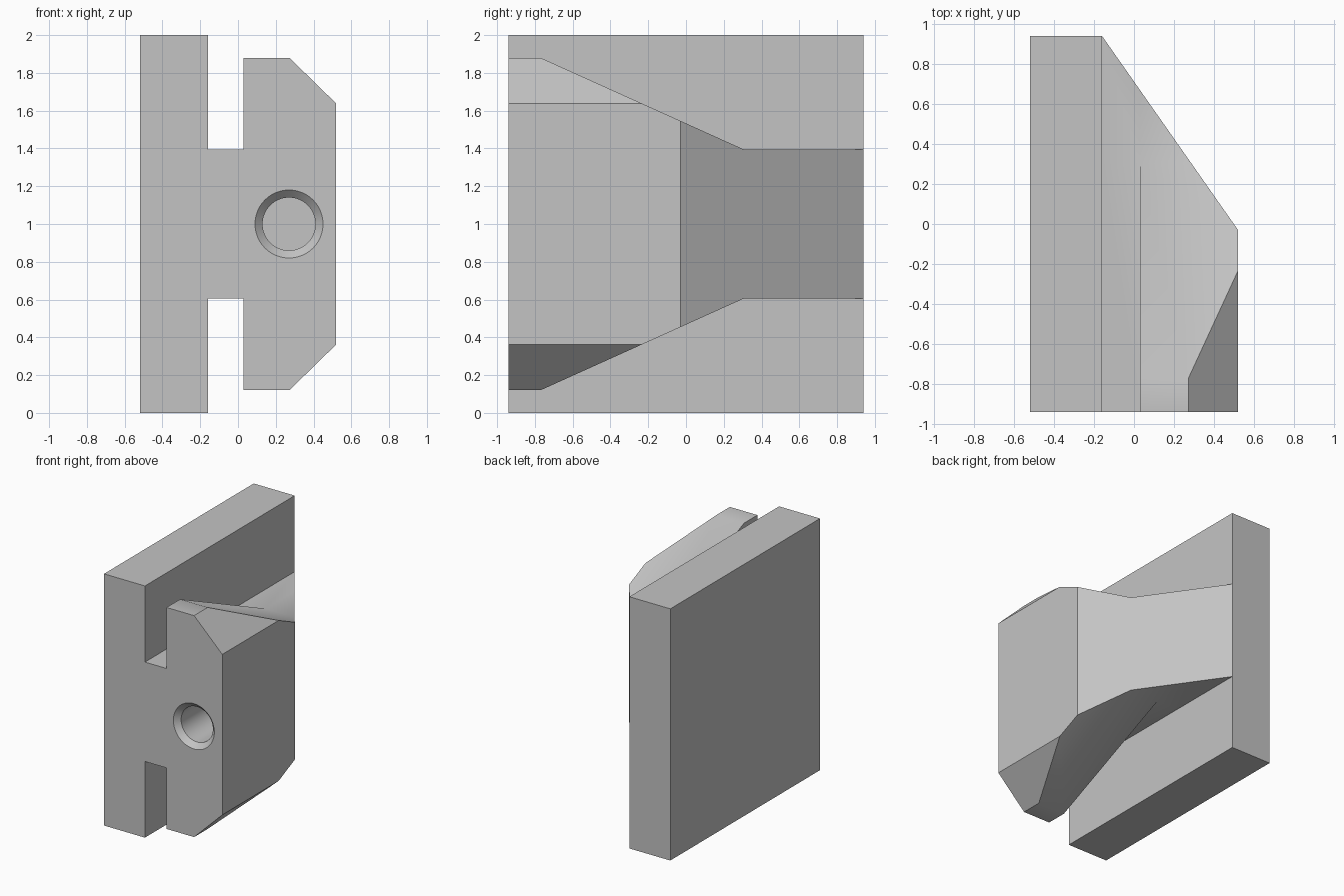
import bpy
import bmesh
import math
from mathutils import Vector

cube = bpy.data.objects.get("Cube")
if cube:
    bpy.data.objects.remove(cube, do_unlink=True)

grey = bpy.data.materials.new("plain grey")
grey.use_nodes = True
colour = (0.55, 0.55, 0.55, 1)
grey.diffuse_color = colour
grey.node_tree.nodes["Principled BSDF"].inputs["Base Color"].default_value = colour


def finish(name, bm):
    bmesh.ops.recalc_face_normals(bm, faces=bm.faces)
    mesh = bpy.data.meshes.new(name)
    bm.to_mesh(mesh)
    bm.free()
    mesh.materials.append(grey)
    obj = bpy.data.objects.new(name, mesh)
    bpy.context.collection.objects.link(obj)
    return obj


def prism(name, outline, axis, start, end):
    """Extrude a 2D outline along the x, y or z axis (0, 1, 2)."""
    bm = bmesh.new()
    verts = []
    for p in outline:
        co = list(p)
        co.insert(axis, start)
        verts.append(bm.verts.new(co))
    face = bm.faces.new(verts)
    grown = bmesh.ops.extrude_face_region(bm, geom=[face])["geom"]
    shift = Vector((0, 0, 0))
    shift[axis] = end - start
    moved = [g for g in grown if isinstance(g, bmesh.types.BMVert)]
    bmesh.ops.translate(bm, verts=moved, vec=shift)
    return finish(name, bm)


def lathe_y(name, profile, x, z, sides=64):
    """Solid of revolution about a line parallel to y, from (y, radius) pairs."""
    bm = bmesh.new()
    angles = [math.tau * i / sides for i in range(sides)]
    rings = [[bm.verts.new((x + r * math.cos(a), y, z + r * math.sin(a)))
              for a in angles] for y, r in profile]
    for near, far in zip(rings, rings[1:]):
        for i in range(sides):
            j = (i + 1) % sides
            bm.faces.new((near[i], near[j], far[j], far[i]))
    bm.faces.new(rings[0])
    bm.faces.new(rings[-1])
    return finish(name, bm)


def cut(body, cutter):
    cutter.hide_render = True
    mod = body.modifiers.new("cut", 'BOOLEAN')
    mod.operation = 'DIFFERENCE'
    mod.solver = 'EXACT'
    mod.object = cutter
    bpy.context.view_layer.objects.active = body
    bpy.ops.object.modifier_apply(modifier=mod.name)
    bpy.data.objects.remove(cutter, do_unlink=True)


# Plate and wedge-backed jaw as one solid
PLATE_X, SLOT_X, SIDE_X, END_Y = -0.16, 0.03, 0.52, 0.94
body = prism("plate_with_jaw",
             [(-SIDE_X, -END_Y), (SIDE_X, -END_Y), (SIDE_X, -0.03),
              (PLATE_X, END_Y), (-SIDE_X, END_Y)], 2, 0, 2)

# Jaw slopes, slots and chamfers, mirrored about mid height
slope = [(-1.1, 0.88), (-0.77, 0.88), (0.305, 0.395), (1.1, 0.395), (1.1, 1.2), (-1.1, 1.2)]
slot = [(PLATE_X, 0.395), (SLOT_X, 0.395), (SLOT_X, 1.2), (PLATE_X, 1.2)]
chamfer = [(0.17, 0.98), (0.62, 0.54), (0.62, 1.2), (0.17, 1.2)]
for side in (1, -1):
    def mirrored(points):
        return [(a, 1 + side * h) for a, h in points]
    cut(body, prism("slope_cutter", mirrored(slope), 0, PLATE_X, 0.7))
    cut(body, prism("slot_cutter", mirrored(slot), 1, -1.1, 1.1))
    cut(body, prism("chamfer_cutter", mirrored(chamfer), 1, -1.1, 1.1))

# Blind countersunk hole in the front
cut(body, lathe_y("hole_cutter", [(-0.98, 0.22), (-0.90, 0.14), (-0.35, 0.14)], 0.27, 1))

bpy.ops.object.select_all(action='DESELECT')
body.select_set(True)
bpy.context.view_layer.objects.active = body
bpy.ops.object.shade_smooth_by_angle(angle=math.radians(30))
